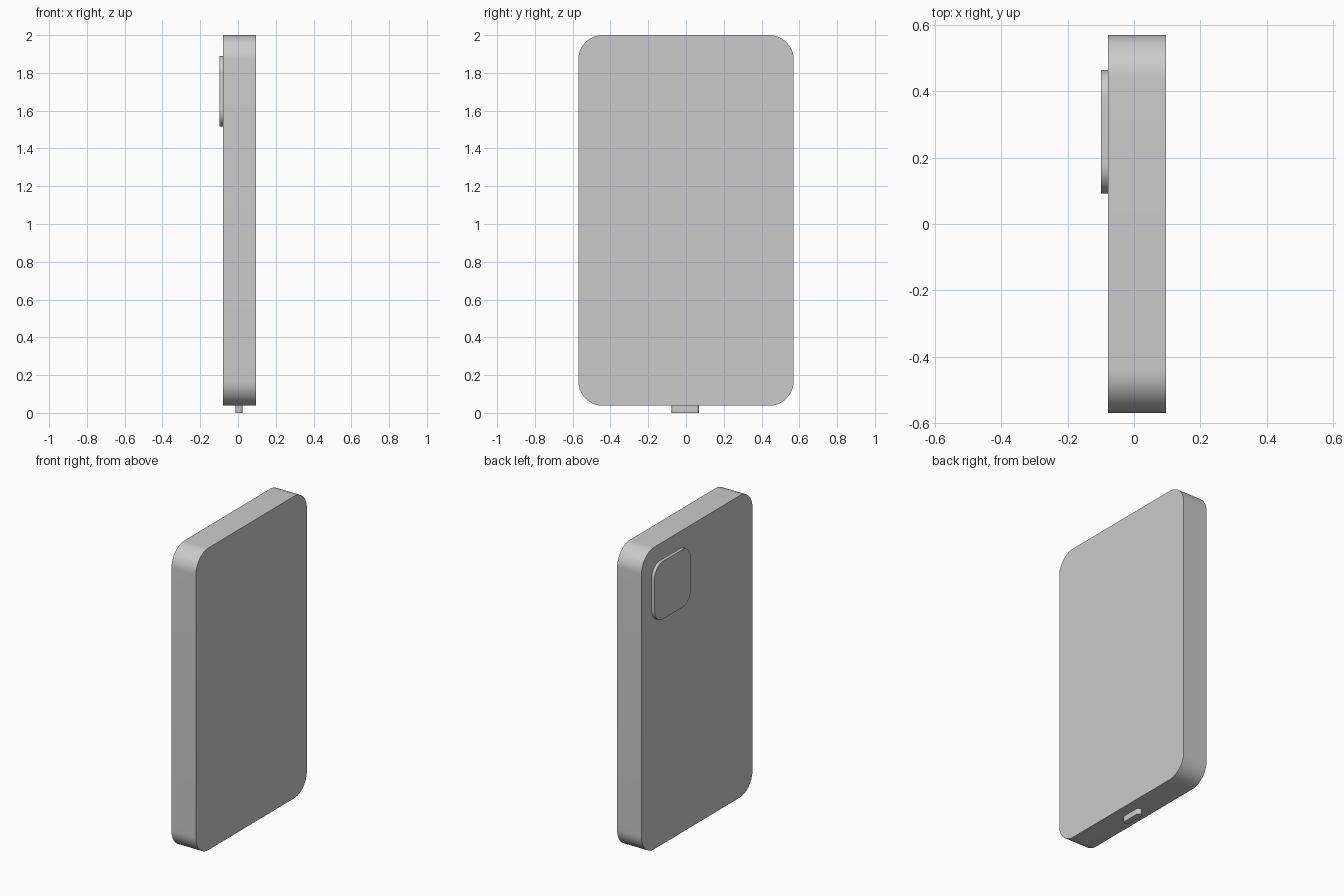
import bpy, bmesh
from math import pi, cos, sin, radians
from mathutils import Vector

if "Cube" in bpy.data.objects:
    bpy.data.objects.remove(bpy.data.objects["Cube"])


def rounded_rect(u0, u1, v0, v1, r, steps=16):
    """Outline of a rounded rectangle, counter-clockwise."""
    corners = [(u1 - r, v1 - r), (u0 + r, v1 - r), (u0 + r, v0 + r), (u1 - r, v0 + r)]
    pts = []
    for k, (cu, cv) in enumerate(corners):
        for i in range(steps + 1):
            a = (k + i / steps) * pi / 2
            pts.append((cu + r * cos(a), cv + r * sin(a)))
    return pts


def slab(name, outline, to_3d, depth):
    """Extrude an outline into a closed, smooth-shaded slab."""
    bm = bmesh.new()
    face = bm.faces.new([bm.verts.new(to_3d(u, v)) for u, v in outline])
    ext = bmesh.ops.extrude_face_region(bm, geom=[face], use_keep_orig=True)
    moved = [g for g in ext["geom"] if isinstance(g, bmesh.types.BMVert)]
    bmesh.ops.translate(bm, verts=moved, vec=Vector(depth))
    bmesh.ops.remove_doubles(bm, verts=bm.verts[:], dist=1e-5)
    bmesh.ops.recalc_face_normals(bm, faces=bm.faces[:])
    mesh = bpy.data.meshes.new(name)
    bm.to_mesh(mesh)
    bm.free()
    obj = bpy.data.objects.new(name, mesh)
    bpy.context.collection.objects.link(obj)
    bpy.ops.object.select_all(action='DESELECT')
    obj.select_set(True)
    bpy.context.view_layer.objects.active = obj
    bpy.ops.object.shade_smooth_by_angle(angle=radians(30))
    return obj


BACK, FRONT = -0.079, 0.096

# Main body
slab("body", rounded_rect(-0.57, 0.57, 0.038, 2.0, 0.13),
     lambda y, z: (BACK, y, z), (FRONT - BACK, 0, 0))

# Raised square on the back
slab("camera_bump", rounded_rect(0.092, 0.465, 1.515, 1.89, 0.085),
     lambda y, z: (-0.099, y, z), (BACK + 0.099, 0, 0))

# Pill-shaped connector plug under the body
slab("connector_plug", rounded_rect(-0.012, 0.025, -0.076, 0.07, 0.0184, 8),
     lambda x, y: (x, y, 0.0), (0, 0, 0.038))
